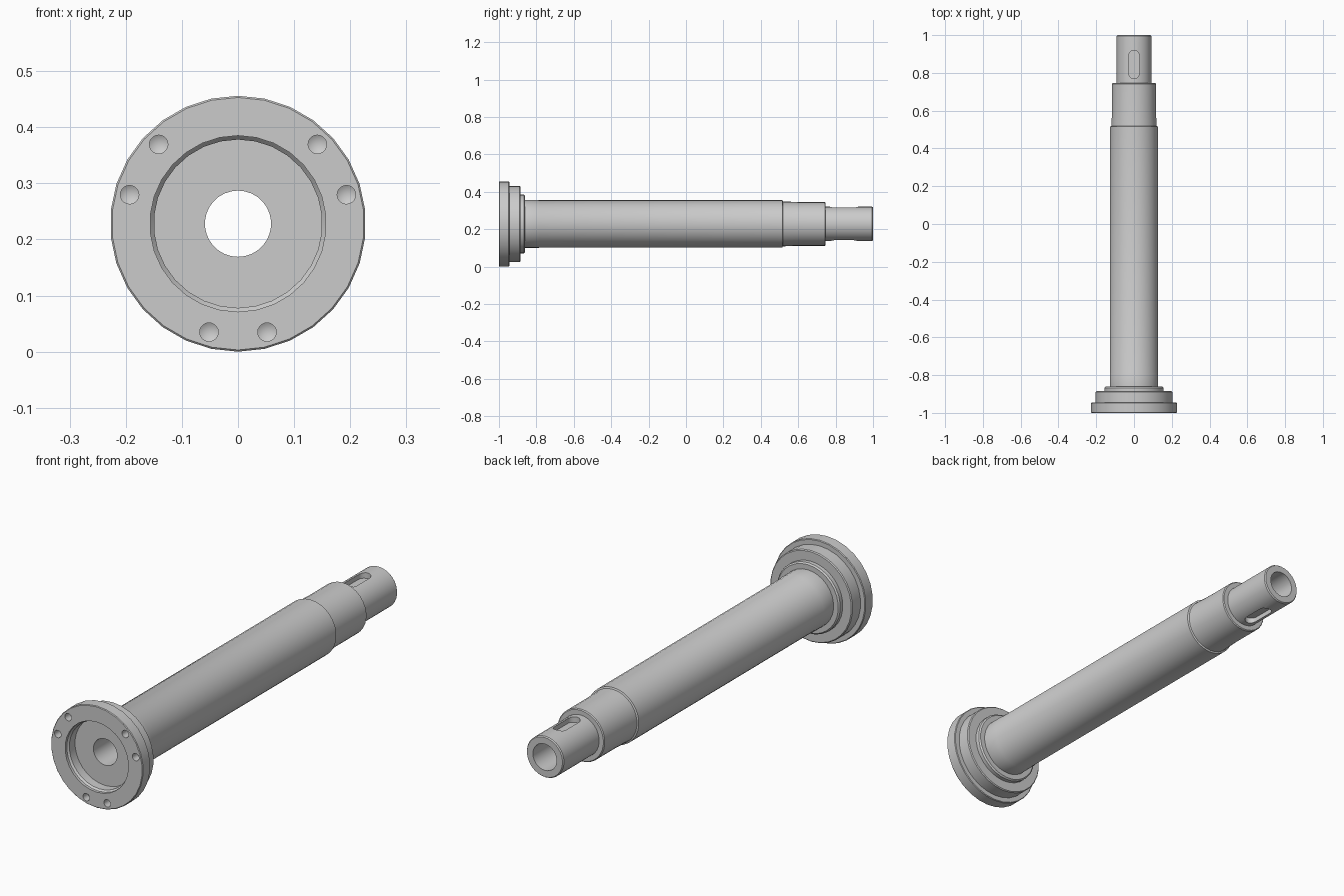
import bpy, bmesh, math
from mathutils import Matrix, Vector

if "Cube" in bpy.data.objects:
    bpy.data.objects.remove(bpy.data.objects["Cube"])

CZ = 0.228   # height of the shaft axis
SIDES = 30


def make_object(name, bm):
    bmesh.ops.recalc_face_normals(bm, faces=bm.faces)
    mesh = bpy.data.meshes.new(name)
    bm.to_mesh(mesh)
    bm.free()
    obj = bpy.data.objects.new(name, mesh)
    bpy.context.collection.objects.link(obj)
    return obj


def lathe(name, profile, sides):
    """Closed (radius, y) loop turned around the shaft axis."""
    bm = bmesh.new()
    rings = []
    for i in range(sides):
        a = 2 * math.pi * i / sides
        rings.append([bm.verts.new((r * math.sin(a), y, CZ + r * math.cos(a)))
                      for r, y in profile])
    n = len(profile)
    for i in range(sides):
        a, b = rings[i], rings[(i + 1) % sides]
        for j in range(n):
            k = (j + 1) % n
            bm.faces.new((a[j], a[k], b[k], b[j]))
    return make_object(name, bm)


def drill_cutter(angle):
    """Blind bolt hole with a conical drill tip."""
    bm = bmesh.new()
    cx, cz = 0.2 * math.cos(angle), CZ + 0.2 * math.sin(angle)
    rings = [[bm.verts.new((cx + 0.0165 * math.cos(t), y, cz + 0.0165 * math.sin(t)))
              for t in (2 * math.pi * i / 20 for i in range(20))]
             for y in (-1.02, -0.965)]
    tip = bm.verts.new((cx, -0.955, cz))
    bm.faces.new(rings[0])
    for i in range(20):
        j = (i + 1) % 20
        bm.faces.new((rings[0][i], rings[0][j], rings[1][j], rings[1][i]))
        bm.faces.new((rings[1][i], rings[1][j], tip))
    return make_object("bolt_hole_cutter", bm)


def keyway_cutter(side):
    """Round-ended slot, side = 1 on top and -1 underneath."""
    bm = bmesh.new()
    r, y0, y1 = 0.028, 0.77, 0.92
    outline = []
    for centre, start in ((y1 - r, 0), (y0 + r, math.pi)):
        for i in range(13):
            t = start + math.pi * i / 12
            outline.append((r * math.cos(t), centre + r * math.sin(t)))
    face = bm.faces.new([bm.verts.new((x, y, CZ + side * 0.066)) for x, y in outline])
    out = bmesh.ops.extrude_face_region(bm, geom=[face])
    bmesh.ops.translate(bm, vec=(0, 0, side * 0.06),
                        verts=[v for v in out["geom"] if isinstance(v, bmesh.types.BMVert)])
    return make_object("keyway_cutter", bm)


# Hollow stepped shaft with flange and front recess
profile = [
    (0.157, -1.0), (0.225, -1.0), (0.228, -0.997), (0.228, -0.948), (0.225, -0.945),
    (0.204, -0.945), (0.204, -0.889), (0.200, -0.885),
    (0.158, -0.885), (0.158, -0.867), (0.152, -0.861),
    (0.129, -0.861), (0.129, -0.79), (0.127, -0.785),
    (0.127, 0.515), (0.120, 0.518), (0.117, 0.60),
    (0.117, 0.742), (0.113, 0.746), (0.092, 0.746),
    (0.092, 0.995), (0.088, 1.0), (0.059, 1.0),
    (0.059, -0.94), (0.150, -0.94), (0.150, -0.98), (0.157, -0.988),
]
shaft = lathe("flanged_hollow_shaft", profile, SIDES)

# Three pairs of bolt holes and two opposite keyways
cutters = [drill_cutter(math.radians(base + off))
           for base in (30, 150, 270) for off in (-15, 15)]
cutters += [keyway_cutter(s) for s in (1, -1)]
bpy.context.view_layer.objects.active = shaft
for cutter in cutters:
    cutter.hide_render = True
    mod = shaft.modifiers.new("cut", 'BOOLEAN')
    mod.operation = 'DIFFERENCE'
    mod.solver = 'EXACT'
    mod.object = cutter
    bpy.ops.object.modifier_apply(modifier=mod.name)
    bpy.data.objects.remove(cutter, do_unlink=True)

bpy.ops.object.select_all(action='DESELECT')
shaft.select_set(True)
bpy.ops.object.shade_smooth_by_angle(angle=math.radians(25))
